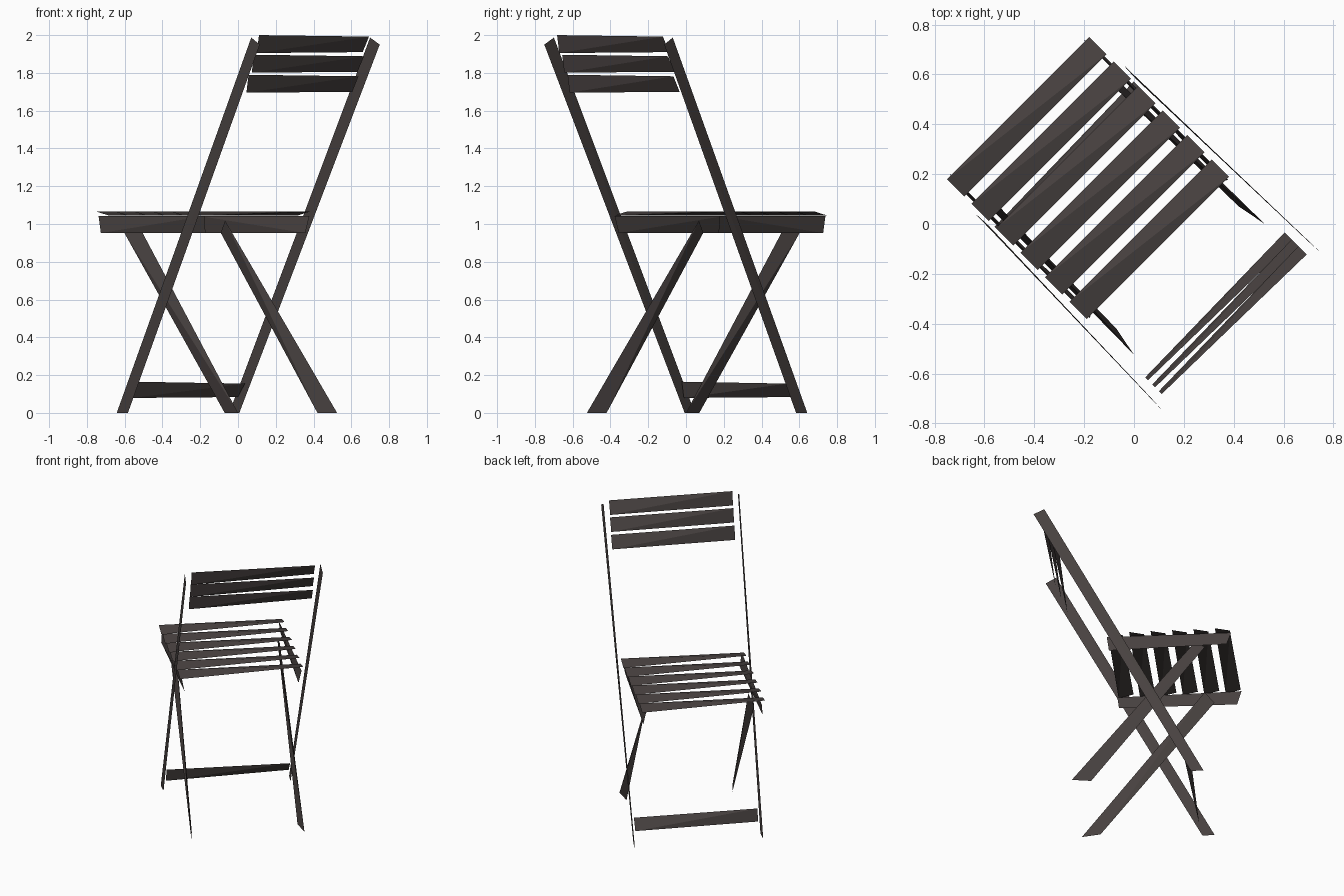
import bpy, bmesh, math
from mathutils import Vector

if "Cube" in bpy.data.objects:
    bpy.data.objects.remove(bpy.data.objects["Cube"])

wood = bpy.data.materials.new("dark_wood")
wood.diffuse_color = (0.064, 0.053, 0.051, 1.0)
wood.use_nodes = True
wood.node_tree.nodes["Principled BSDF"].inputs["Base Color"].default_value = wood.diffuse_color

R = math.sqrt(0.5)


def place(p, q, z):
    """p runs towards the back of the chair, q across it; the chair stands turned 45 degrees."""
    return Vector(((p + q) * R, (q - p) * R, z))


def plank(name, corners):
    """A twisted low-poly plank: four corners in order, closed by four triangles."""
    bm = bmesh.new()
    v = [bm.verts.new(place(*c)) for c in corners]
    for tri in ((0, 1, 2), (0, 2, 3), (0, 3, 1), (1, 3, 2)):
        bm.faces.new([v[i] for i in tri])
    bmesh.ops.recalc_face_normals(bm, faces=bm.faces)
    mesh = bpy.data.meshes.new(name)
    bm.to_mesh(mesh)
    bm.free()
    mesh.materials.append(wood)
    obj = bpy.data.objects.new(name, mesh)
    bpy.context.collection.objects.link(obj)
    return obj


# Seat slats
HALF = 0.404
for i in range(6):
    a = -0.657 + i * 0.139
    b = a + 0.097
    plank(f"seat_slat_{i + 1}", [
        (a, -HALF, 1.066), (a, HALF, 1.044),
        (b, HALF, 1.066), (b, -HALF, 1.044)])

# Backrest slats, leaning with the posts
for i, (c, z) in enumerate(((0.475, 1.743), (0.515, 1.849), (0.553, 1.953))):
    plank(f"back_slat_{i + 1}", [
        (c - 0.008, -HALF, z - 0.048), (c - 0.0235, HALF, z - 0.043),
        (c + 0.0235, HALF, z + 0.039), (c + 0.008, -HALF, z + 0.047)])

# Stretcher between the feet of the posts
plank("stretcher", [
    (-0.388, -HALF, 0.079), (-0.405, HALF, 0.084),
    (-0.352, HALF, 0.155), (-0.372, -HALF, 0.165)])

# Side parts, mirrored across the chair
for s, side in ((-1, "left"), (1, "right")):
    # Long post from front foot to top of the backrest
    plank(f"back_post_{side}", [
        (-0.487, s * 0.421, 0.0), (-0.407, s * 0.417, 0.0),
        (0.612, s * 0.449, 1.95), (0.544, s * 0.445, 1.987)])
    # Crossing leg from seat front to rear foot
    plank(f"crossing_leg_{side}", [
        (0.2475, s * 0.347, 0.0), (0.371, s * 0.371, 0.0),
        (-0.430, s * 0.333, 1.018), (-0.490, s * 0.361, 0.953)])
    # Rail under the seat slats
    plank(f"seat_rail_{side}", [
        (-0.635, s * 0.392, 0.952), (0.130, s * 0.374, 0.952),
        (0.142, s * 0.392, 1.042), (-0.664, s * 0.380, 1.042)])
